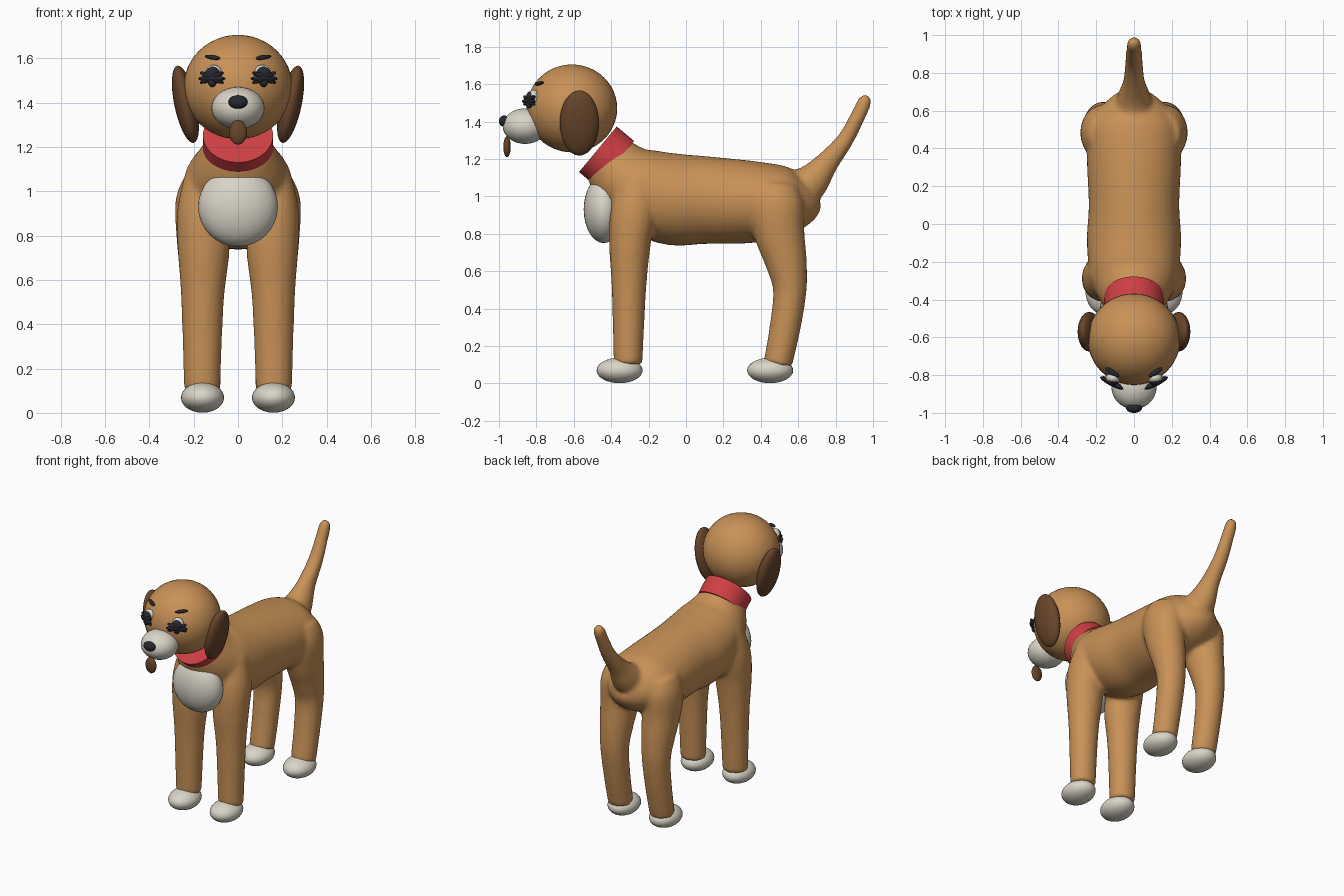
import bpy, bmesh, math
from mathutils import Vector, Matrix, Euler

if "Cube" in bpy.data.objects:
    bpy.data.objects.remove(bpy.data.objects["Cube"])


def material(name, rgb):
    m = bpy.data.materials.new(name)
    m.diffuse_color = (*rgb, 1)
    m.use_nodes = True
    m.node_tree.nodes["Principled BSDF"].inputs["Base Color"].default_value = m.diffuse_color
    return m


TAN = material("tan_fur", (0.58, 0.285, 0.095))
BROWN = material("dark_brown_fur", (0.14, 0.06, 0.024))
CREAM = material("cream_fur", (0.70, 0.66, 0.57))
RED = material("red_collar", (0.62, 0.05, 0.058))
DARK = material("charcoal", (0.02, 0.021, 0.028))


def finish(bm, name, mat):
    bmesh.ops.recalc_face_normals(bm, faces=bm.faces)
    me = bpy.data.meshes.new(name)
    bm.to_mesh(me)
    bm.free()
    me.materials.append(mat)
    for p in me.polygons:
        p.use_smooth = True
    me.set_sharp_from_angle(angle=math.radians(40))
    ob = bpy.data.objects.new(name, me)
    bpy.context.collection.objects.link(ob)
    return ob


def ellipsoid(name, mat, loc, radii, rot=(0, 0, 0), seg=32):
    bm = bmesh.new()
    bmesh.ops.create_uvsphere(bm, u_segments=seg, v_segments=seg // 2, radius=1)
    m = Euler([math.radians(a) for a in rot]).to_matrix().to_4x4()
    bm.transform(Matrix.Translation(loc) @ m @ Matrix.Diagonal((*radii, 1)))
    return finish(bm, name, mat)


def pair(name, mat, loc, radii, rot=(0, 0, 0), seg=32):
    for label, s in (("right", 1), ("left", -1)):
        ellipsoid(f"{name}_{label}", mat, (s * loc[0], loc[1], loc[2]), radii,
                  (rot[0], s * rot[1], s * rot[2]), seg)


def tube(bm, stations, mirror=1, steps=5, sides=32):
    """Closed loft through stations of x, y, z, half width, half depth."""
    st = [Vector(s) for s in stations]
    pts = []
    for i in range(len(st) - 1):
        a, b, c, d = st[max(i - 1, 0)], st[i], st[i + 1], st[min(i + 2, len(st) - 1)]
        for k in range(steps):
            t = k / steps
            pts.append(0.5 * (2 * b + (c - a) * t + (2 * a - 5 * b + 4 * c - d) * t * t
                              + (3 * b - a - 3 * c + d) * t ** 3))
    pts.append(st[-1])
    rings = []
    for i, p in enumerate(pts):
        c = Vector(p[:3])
        t = Vector(pts[min(i + 1, len(pts) - 1)][:3]) - Vector(pts[max(i - 1, 0)][:3])
        t.normalize()
        side = Vector((1, 0, 0))
        side = (side - t * side.dot(t)).normalized()
        up = side.cross(t)
        ring = []
        for k in range(sides):
            a = math.tau * k / sides
            v = c + side * (p[3] * math.cos(a)) + up * (p[4] * math.sin(a))
            v.x *= mirror
            ring.append(bm.verts.new(v))
        rings.append(ring)
    faces = [bm.faces.new(rings[0]), bm.faces.new(rings[-1])]
    for r, q in zip(rings, rings[1:]):
        for k in range(sides):
            n = (k + 1) % sides
            faces.append(bm.faces.new((r[k], r[n], q[n], q[k])))


# Torso, legs and tail fused into one smooth skin
bm = bmesh.new()
tube(bm, [(0, -0.42, 1.21, 0.145, 0.145), (0, -0.30, 1.08, 0.225, 0.205),
          (0, -0.10, 0.99, 0.25, 0.245), (0, 0.10, 0.98, 0.24, 0.235),
          (0, 0.35, 0.97, 0.25, 0.22), (0, 0.52, 0.98, 0.24, 0.19),
          (0, 0.62, 1.00, 0.17, 0.15), (0, 0.68, 1.03, 0.08, 0.09)])
tube(bm, [(0, 0.55, 1.00, 0.10, 0.13), (0, 0.66, 1.07, 0.09, 0.10),
          (0, 0.75, 1.175, 0.058, 0.065), (0, 0.85, 1.30, 0.048, 0.046),
          (0, 0.915, 1.42, 0.042, 0.041), (0, 0.957, 1.51, 0.037, 0.037),
          (0, 0.970, 1.54, 0.018, 0.018)])
for s in (1, -1):
    tube(bm, [(0.162, -0.31, 0.10, 0.082, 0.077), (0.16, -0.305, 0.50, 0.096, 0.092),
              (0.155, -0.30, 0.75, 0.118, 0.112), (0.165, -0.28, 0.92, 0.108, 0.122),
              (0.14, -0.25, 1.10, 0.09, 0.10)], s)
    tube(bm, [(0.16, 0.49, 0.10, 0.082, 0.077), (0.16, 0.53, 0.30, 0.085, 0.083),
              (0.16, 0.555, 0.50, 0.092, 0.09), (0.16, 0.535, 0.65, 0.105, 0.112),
              (0.16, 0.50, 0.80, 0.118, 0.135), (0.16, 0.48, 0.95, 0.122, 0.15),
              (0.14, 0.48, 1.05, 0.10, 0.12)], s)
body = finish(bm, "body", TAN)
rm = body.modifiers.new("fuse", 'REMESH')
rm.mode = 'VOXEL'
rm.voxel_size = 0.014
rm.use_smooth_shade = True
sm = body.modifiers.new("blend", 'SMOOTH')
sm.factor = 0.5
sm.iterations = 8

# Paws and chest patch
pair("front_paw", CREAM, (0.16, -0.355, 0.069), (0.097, 0.123, 0.068))
pair("hind_paw", CREAM, (0.16, 0.45, 0.069), (0.097, 0.123, 0.068))
ellipsoid("chest_patch", CREAM, (0, -0.44, 0.93), (0.18, 0.107, 0.18))

# Tilted collar
bm = bmesh.new()
axis = Vector((0, -0.77, 0.64)).normalized()
bmesh.ops.create_cone(bm, cap_ends=True, segments=48, radius1=0.158, radius2=0.158, depth=0.12)
bm.transform(Matrix.Translation((0, -0.425, 1.213)) @ axis.to_track_quat('Z', 'Y').to_matrix().to_4x4())
finish(bm, "collar", RED)

# Head, muzzle, nose, tongue and ears
ellipsoid("head", TAN, (0, -0.61, 1.47), (0.245, 0.242, 0.235), seg=48)
ellipsoid("muzzle", CREAM, (0, -0.86, 1.375), (0.12, 0.12, 0.095))
ellipsoid("nose", DARK, (0, -0.972, 1.402), (0.043, 0.028, 0.031))
ellipsoid("tongue", BROWN, (0, -0.957, 1.265), (0.04, 0.02, 0.055))
pair("ear", BROWN, (0.237, -0.57, 1.392), (0.05, 0.105, 0.178), (0, 12, 0))

# Eyes with crossed lashes, and brows
pair("eye_white", CREAM, (0.110, -0.815, 1.528), (0.040, 0.030, 0.042), seg=24)
pair("pupil", DARK, (0.114, -0.830, 1.526), (0.034, 0.026, 0.036), seg=24)
for i, tilt in enumerate((-22, 22)):
    pair(f"lash_{i}", DARK, (0.118, -0.838, 1.512), (0.066, 0.018, 0.014), (0, tilt, 28), 16)
pair("lash_middle", DARK, (0.118, -0.842, 1.508), (0.070, 0.016, 0.014), (0, 0, 28), 16)
pair("lash_lower", DARK, (0.116, -0.840, 1.492), (0.020, 0.018, 0.022), seg=16)
pair("brow", DARK, (0.115, -0.785, 1.604), (0.042, 0.014, 0.010), (0, -8, 32), 16)
